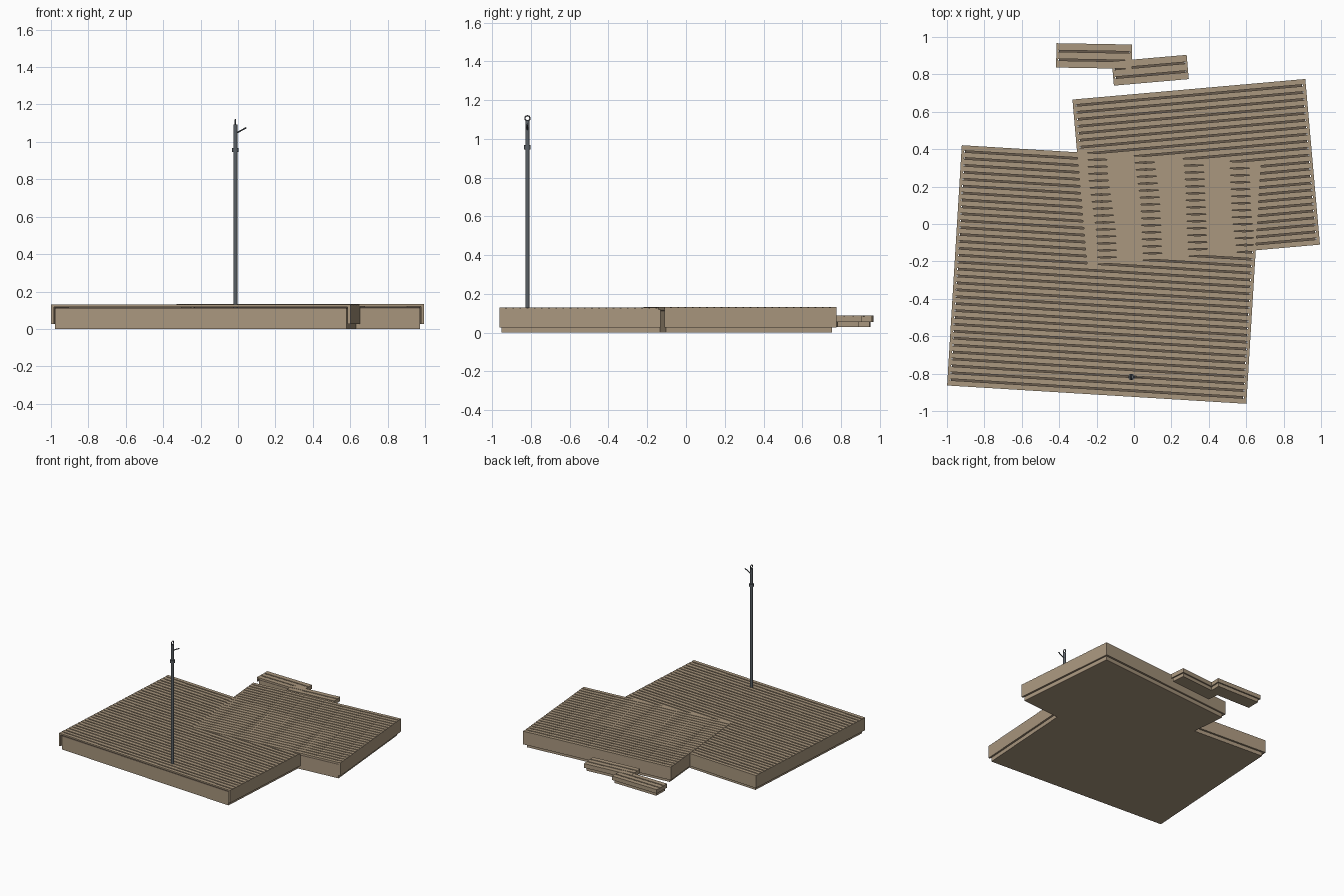
import bpy, bmesh, math
from mathutils import Matrix, Vector

if "Cube" in bpy.data.objects:
    bpy.data.objects.remove(bpy.data.objects["Cube"])


def material(name, col):
    m = bpy.data.materials.new(name)
    m.diffuse_color = (*col, 1)
    m.use_nodes = True
    m.node_tree.nodes["Principled BSDF"].inputs["Base Color"].default_value = m.diffuse_color
    return m


WOOD = material("wood", (0.40, 0.31, 0.21))
DARK = material("shadow_wood", (0.14, 0.105, 0.075))
METAL = material("metal", (0.10, 0.115, 0.13))


def boxes(name, items, mat, loc=(0, 0), deg=0):
    """One object made of (x0, x1, y0, y1, z0, z1) boxes."""
    bm = bmesh.new()
    for x0, x1, y0, y1, z0, z1 in items:
        mtx = (Matrix.Translation(((x0 + x1) / 2, (y0 + y1) / 2, (z0 + z1) / 2))
               @ Matrix.Diagonal((x1 - x0, y1 - y0, z1 - z0, 1)))
        bmesh.ops.create_cube(bm, size=1, matrix=mtx)
    me = bpy.data.meshes.new(name)
    bm.to_mesh(me)
    bm.free()
    me.materials.append(mat)
    ob = bpy.data.objects.new(name, me)
    ob.location = (*loc, 0)
    ob.rotation_euler.z = math.radians(deg)
    bpy.context.collection.objects.link(ob)
    return ob


def deck(name, loc, size, deg, n, z0, lip, top, inset, front, thick=0.012, gap=0.009):
    """Plinth, dark bed, side boards and a row of planks."""
    hx, hy = size[0] / 2, size[1] / 2
    pitch = (size[1] + gap) / n
    zb = top - thick
    # plinth and dark bed under the plank gaps
    boxes(name + "_base", [(-hx + inset, hx - inset, -hy + front, hy - inset, z0, zb - 0.012)],
          WOOD, loc, deg)
    boxes(name + "_bed", [(-hx + inset, hx - inset, -hy + front, hy - inset, zb - 0.012, zb - 0.003)],
          DARK, loc, deg)
    # side and back boards
    t = inset * 0.75
    zf = top - 0.003
    boxes(name + "_fascia", [(-hx, -hx + t, -hy, hy, lip, zf),
                             (hx - t, hx, -hy, hy, lip, zf),
                             (-hx + t, hx - t, hy - t, hy, lip, zf)], WOOD, loc, deg)
    # planks
    boxes(name + "_planks", [(-hx, hx, -hy + i * pitch, -hy + (i + 1) * pitch - gap, zb, top)
                             for i in range(n)], WOOD, loc, deg)


deck("large_deck", (-0.16, -0.27), (1.603, 1.287), -3.5, 35, 0, 0.027, 0.13, 0.02, 0.008)
deck("small_deck", (0.3325, 0.2775), (1.25, 0.889), 5.05, 24, 0, 0.027, 0.133, 0.02, 0.008)
deck("left_step", (-0.213, 0.898), (0.405, 0.13), -1, 3, 0.03, 0.056, 0.088, 0.014, 0.008)
deck("right_step", (0.087, 0.822), (0.402, 0.13), 5, 3, 0.03, 0.056, 0.09, 0.014, 0.008)

# shower post
PX, PY = -0.014, -0.818


def rod(name, a, b, r, sides=16):
    a, b = Vector(a), Vector(b)
    d = b - a
    bpy.ops.mesh.primitive_cylinder_add(vertices=sides, radius=r, depth=d.length,
                                        location=(a + b) / 2)
    ob = bpy.context.object
    ob.name = name
    ob.rotation_euler = d.to_track_quat('Z', 'Y').to_euler()
    ob.data.materials.append(METAL)
    bpy.ops.object.shade_smooth_by_angle()
    return ob


rod("post", (PX, PY, 0.115), (PX, PY, 1.092), 0.011)
rod("post_collar", (PX, PY, 0.946), (PX, PY, 0.968), 0.017)
rod("post_arm", (PX, PY, 1.045), (0.045, PY, 1.076), 0.004, 10)

# ring on top of the post
bpy.ops.mesh.primitive_torus_add(major_radius=0.013, minor_radius=0.0035, major_segments=20,
                                 minor_segments=8, location=(PX, PY, 1.106),
                                 rotation=(0, math.pi / 2, 0))
ring = bpy.context.object
ring.name = "top_ring"
ring.data.materials.append(METAL)
bpy.ops.object.shade_smooth_by_angle()
